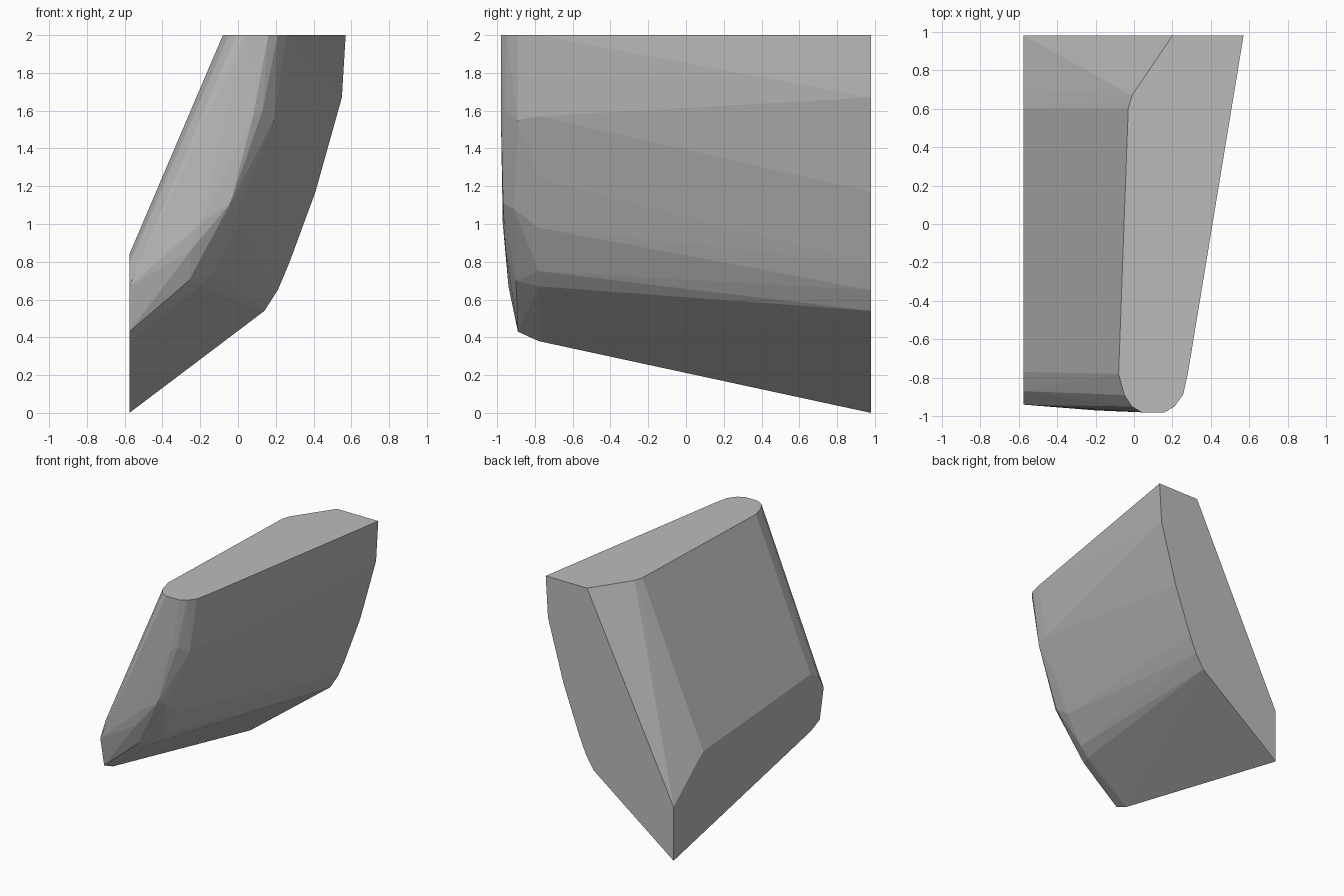
import bpy, bmesh, math

if "Cube" in bpy.data.objects:
    bpy.data.objects.remove(bpy.data.objects["Cube"])

# Section cut by the flat top, as (x, y)
top = [(0.20, 0.98), (0.57, 0.98), (0.28, -0.78), (0.255, -0.89), (0.21, -0.95),
       (0.16, -0.98), (0.04, -0.98), (-0.01, -0.95), (-0.05, -0.89), (-0.08, -0.78),
       (-0.03, 0.60), (-0.01, 0.67)]
# Section cut by the flat left side, as (y, z)
left = [(0.98, 0), (-0.78, 0.38), (-0.89, 0.43), (-0.94, 0.67), (-0.87, 0.79),
        (-0.77, 0.84), (0.60, 0.74), (0.70, 0.665), (0.98, 0.435)]
# Curved outer edge on the flat back, as (x, z)
back = [(0.14, 0.54), (0.21, 0.65), (0.27, 0.79), (0.41, 1.17), (0.55, 1.67)]
# Curved outer edge where the front rounding starts, as (x, z)
rim = [(-0.20, 0.67), (-0.13, 0.75), (0.0, 0.98), (0.10, 1.24), (0.22, 1.57)]
# Foremost rounded edge, as (x, y, z)
nose = [(-0.26, -0.90, 0.70), (-0.25, -0.955, 0.86), (-0.20, -0.97, 1.0),
        (-0.04, -0.968, 1.11), (0.0, -0.91, 1.08), (0.08, -0.98, 1.57),
        (0.13, -0.96, 1.60), (0.19, -0.89, 1.55)]

points = [(x, y, 2.0) for x, y in top]
points += [(-0.575, y, z) for y, z in left]
points += [(x, 0.98, z) for x, z in back]
points += [(x, -0.78, z) for x, z in rim]
points += nose

# Solid skin around the sections
bm = bmesh.new()
for p in points:
    bm.verts.new(p)
bmesh.ops.convex_hull(bm, input=bm.verts[:])
bmesh.ops.delete(bm, geom=[v for v in bm.verts if not v.link_faces], context='VERTS')
bmesh.ops.dissolve_limit(bm, angle_limit=math.radians(0.5), verts=bm.verts[:], edges=bm.edges[:])
bmesh.ops.recalc_face_normals(bm, faces=bm.faces[:])

mesh = bpy.data.meshes.new("curved_block")
bm.to_mesh(mesh)
bm.free()
block = bpy.data.objects.new("curved_block", mesh)
bpy.context.collection.objects.link(block)

# Plain grey
grey = bpy.data.materials.new("grey")
grey.diffuse_color = (0.5, 0.5, 0.5, 1)
grey.use_nodes = True
grey.node_tree.nodes["Principled BSDF"].inputs["Base Color"].default_value = grey.diffuse_color
mesh.materials.append(grey)
